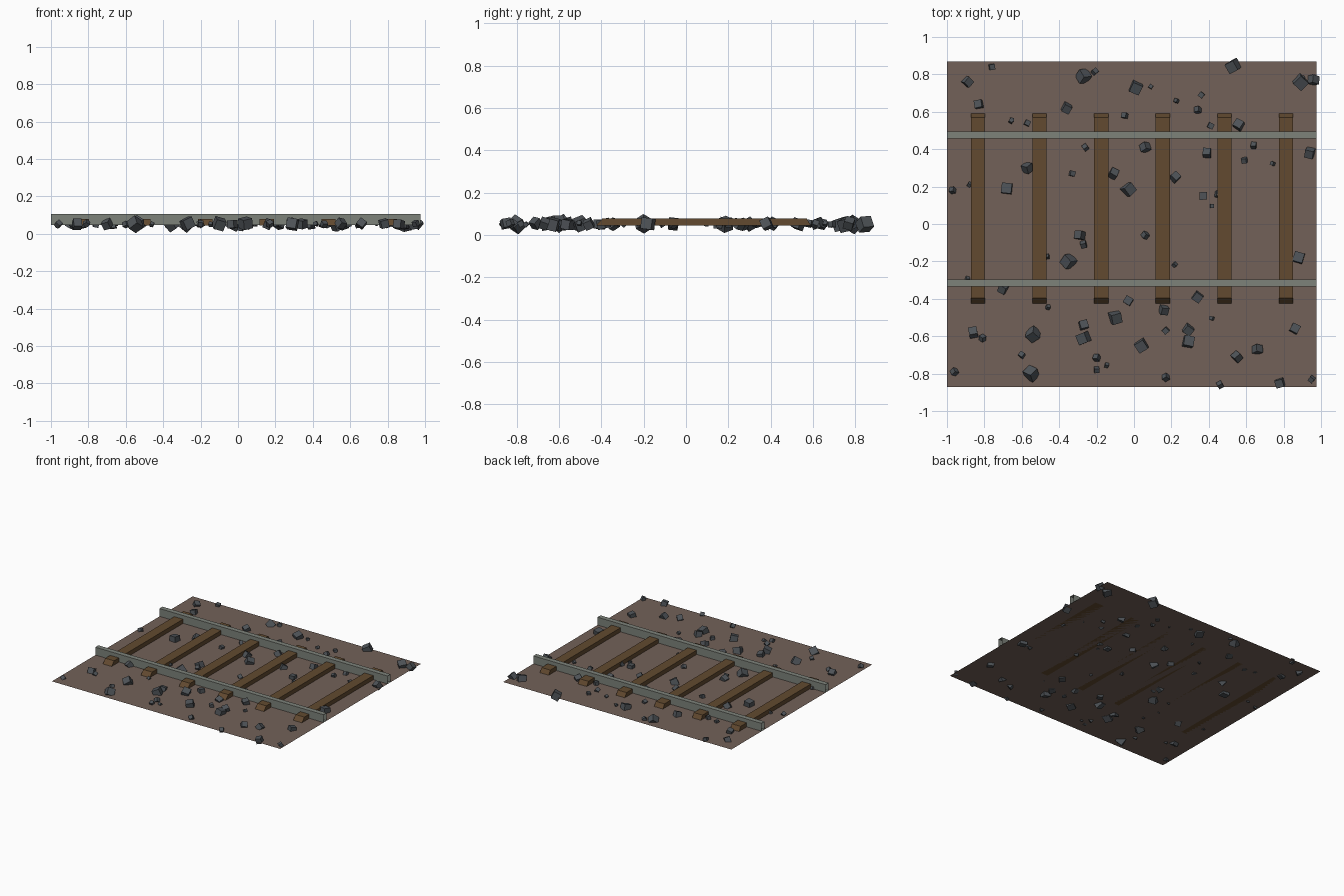
import bpy, bmesh, random
from mathutils import Matrix, Euler

if "Cube" in bpy.data.objects:
    bpy.data.objects.remove(bpy.data.objects["Cube"])

random.seed(4)
GROUND_Z = 0.045


def material(name, rgb):
    m = bpy.data.materials.new(name)
    m.diffuse_color = (*rgb, 1)
    m.use_nodes = True
    m.node_tree.nodes["Principled BSDF"].inputs["Base Color"].default_value = m.diffuse_color
    return m


earth = material("brown earth", (0.17, 0.12, 0.098))
steel = material("grey steel", (0.205, 0.223, 0.195))
timber = material("dark timber", (0.122, 0.068, 0.029))
stone = material("slate stone", (0.076, 0.086, 0.096))


def finish(name, bm, mat):
    bmesh.ops.recalc_face_normals(bm, faces=bm.faces)
    me = bpy.data.meshes.new(name)
    bm.to_mesh(me)
    bm.free()
    me.materials.append(mat)
    ob = bpy.data.objects.new(name, me)
    bpy.context.collection.objects.link(ob)
    return ob


def box(bm, x0, x1, y0, y1, z0, z1):
    mat = Matrix.Translation(((x0 + x1) / 2, (y0 + y1) / 2, (z0 + z1) / 2)) \
        @ Matrix.Diagonal((x1 - x0, y1 - y0, z1 - z0, 1))
    return bmesh.ops.create_cube(bm, size=1, matrix=mat)["verts"]


# ground sheet
bm = bmesh.new()
bm.faces.new([bm.verts.new((x, y, GROUND_Z)) for x, y in
              ((-1, -0.872), (0.975, -0.872), (0.975, 0.868), (-1, 0.868))])
finish("ground", bm, earth)

# sleepers with sloped ends
for i in range(6):
    bm = bmesh.new()
    x = -0.834 + i * 0.3294
    for v in box(bm, x - 0.038, x + 0.038, -0.425, 0.59, GROUND_Z, 0.078):
        if v.co.z > 0.06:
            v.co.y += 0.03 if v.co.y < 0 else -0.02
    finish(f"sleeper_{i + 1}", bm, timber)

# rails, open at both ends
for name, y in (("front_rail", -0.316), ("back_rail", 0.476)):
    bm = bmesh.new()
    box(bm, -1, 0.975, y - 0.019, y + 0.019, GROUND_Z + 0.001, 0.107)
    bm.normal_update()
    ends = [f for f in bm.faces if abs(f.normal.x) > 0.9]
    bmesh.ops.delete(bm, geom=ends, context='FACES_ONLY')
    finish(name, bm, steel)

# loose stones: tilted cubes by edge length, half sunk in the ground
STONES = {
    0.056: [(-.27, .79), (.01, .73), (.53, .845), (.89, .76), (-.68, .19),
            (-.03, .185), (-.35, -.2), (-.54, -.59), (-.55, -.80),
            (-.10, -.50), (.04, -.65), (.29, -.63), (-.27, -.61), (.88, -.18)],
    0.043: [(-.89, .76), (.96, .77), (-.83, .64), (.56, .53), (-.57, .30),
            (.39, .38), (-.11, .27), (.22, .25), (.37, .15), (-.29, -.06),
            (-.70, -.345), (-.86, -.58), (-.03, -.41), (.16, -.46),
            (.34, -.39), (.55, -.71), (.78, -.85), (-.36, .62), (.94, .38),
            (.06, .41), (.66, -.67), (.86, -.56), (.29, -.565), (-.27, -.54)],
    0.028: [(-.76, .84), (-.21, .815), (.36, .69), (.34, .61), (.41, .525),
            (-.97, .18), (-.57, .54), (-.05, .58), (.59, .34), (.64, .42),
            (-.33, .27), (-.26, .41), (.45, .16), (-.27, -.11), (.06, -.06),
            (.48, -.06), (.80, -.20), (-.81, -.61), (-.60, -.70),
            (-.20, -.78), (-.20, -.715), (.17, -.57), (.46, -.86),
            (.17, -.82), (.95, -.83), (-.96, -.79), (.82, .20)],
}
bm = bmesh.new()


def add_stone(x, y, edge):
    turn = Euler([random.uniform(0, 6.28) for _ in range(3)]).to_matrix().to_4x4()
    z = 0.053 + random.uniform(-0.003, 0.003)
    bmesh.ops.create_cube(bm, size=edge, matrix=Matrix.Translation((x, y, z)) @ turn)


for edge, spots in STONES.items():
    for x, y in spots:
        add_stone(x, y, edge * random.uniform(0.94, 1.06))

# small scattered chips
for _ in range(16):
    add_stone(random.uniform(-0.95, 0.95), random.uniform(-0.8, 0.8), 0.02)
finish("stones", bm, stone)
